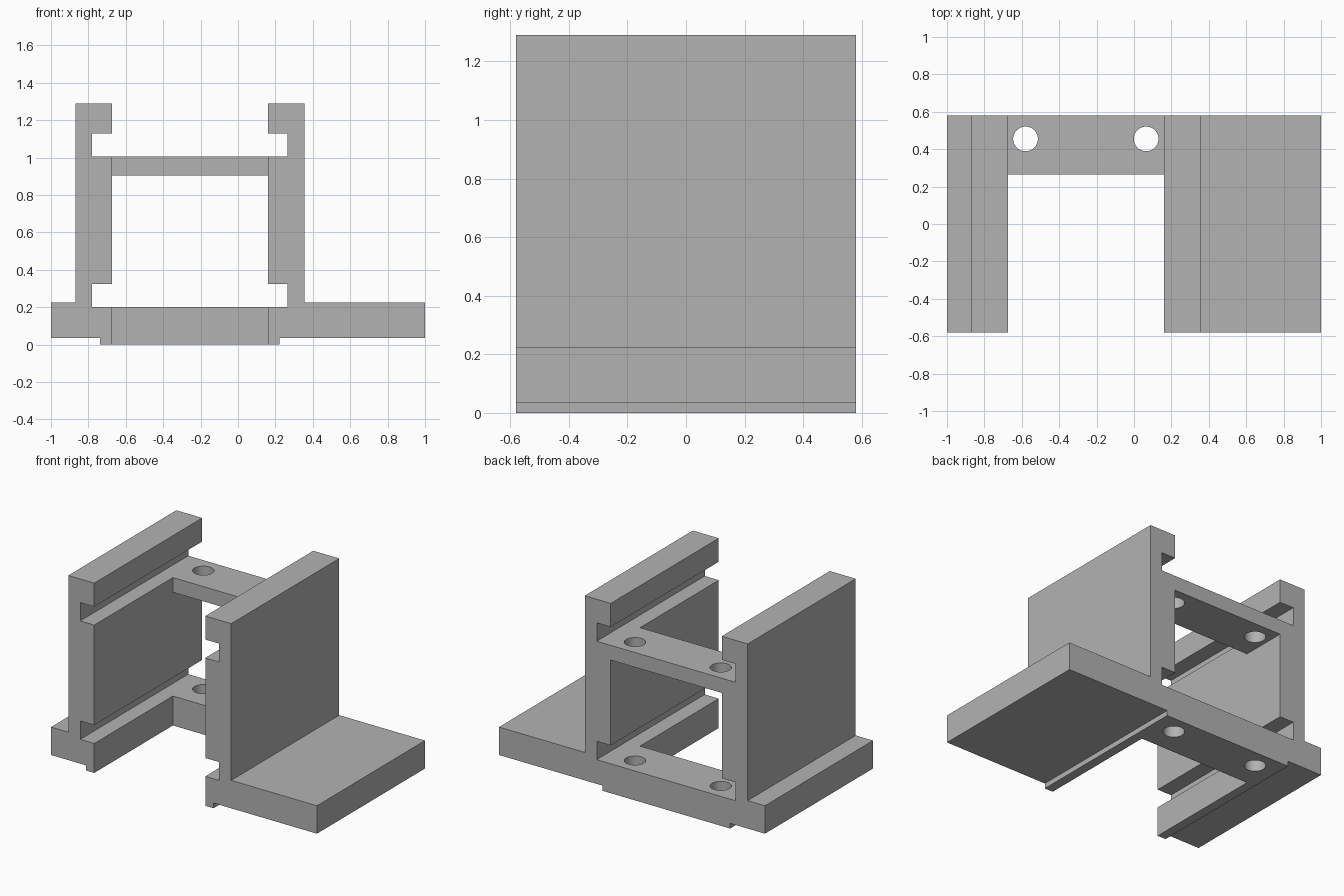
import bpy
import bmesh
from mathutils import Vector

cube = bpy.data.objects.get("Cube")
if cube:
    bpy.data.objects.remove(cube, do_unlink=True)

# Single plain grey
grey = bpy.data.materials.new("plain grey")
grey.use_nodes = True
colour = (0.45, 0.45, 0.45, 1)
grey.diffuse_color = colour
grey.node_tree.nodes["Principled BSDF"].inputs["Base Color"].default_value = colour

CENTRE_X = -0.2575          # mirror plane between the two walls
HALF_DEPTH = 0.58
INNER, GROOVE, OUTER, TAB = 0.4175, 0.5225, 0.6125, 0.48


def extrude_profile(name, points, offset):
    """Make a solid by sweeping a closed outline along offset."""
    bm = bmesh.new()
    face = bm.faces.new([bm.verts.new(p) for p in points])
    swept = bmesh.ops.extrude_face_region(bm, geom=[face])["geom"]
    verts = [v for v in swept if isinstance(v, bmesh.types.BMVert)]
    bmesh.ops.translate(bm, verts=verts, vec=Vector(offset))
    bmesh.ops.recalc_face_normals(bm, faces=bm.faces)
    mesh = bpy.data.meshes.new(name)
    bm.to_mesh(mesh)
    bm.free()
    mesh.materials.append(grey)
    obj = bpy.data.objects.new(name, mesh)
    bpy.context.collection.objects.link(obj)
    return obj


def wall(name, side, foot):
    """Grooved wall with a foot flange and a shallow locating rib."""
    outline = [
        (foot, 0.035), (TAB, 0.035), (TAB, 0), (INNER, 0),
        (INNER, 0.2), (GROOVE, 0.2), (GROOVE, 0.325), (INNER, 0.325),
        (INNER, 1.005), (GROOVE, 1.005), (GROOVE, 1.13), (INNER, 1.13),
        (INNER, 1.29), (OUTER, 1.29), (OUTER, 0.225), (foot, 0.225),
    ]
    points = [(CENTRE_X + side * x, -HALF_DEPTH, z) for x, z in outline]
    return extrude_profile(name, points, (0, 2 * HALF_DEPTH, 0))


def bridge(name, bottom, top):
    """Rear cross plate with two screw holes."""
    x0, x1 = CENTRE_X - INNER, CENTRE_X + INNER
    y0, y1 = 0.265, HALF_DEPTH
    corners = [(x0, y0, bottom), (x1, y0, bottom), (x1, y1, bottom), (x0, y1, bottom)]
    plate = extrude_profile(name, corners, (0, 0, top - bottom))
    for side in (-1, 1):
        bpy.ops.mesh.primitive_cylinder_add(
            vertices=48, radius=0.066, depth=0.6,
            location=(CENTRE_X + side * 0.3225, 0.455, (bottom + top) / 2))
        cutter = bpy.context.object
        cutter.data.materials.append(grey)
        cut = plate.modifiers.new("screw hole", 'BOOLEAN')
        cut.operation = 'DIFFERENCE'
        cut.solver = 'EXACT'
        cut.object = cutter
        bpy.ops.object.select_all(action='DESELECT')
        plate.select_set(True)
        bpy.context.view_layer.objects.active = plate
        bpy.ops.object.modifier_apply(modifier=cut.name)
        bpy.data.objects.remove(cutter, do_unlink=True)
    bpy.ops.object.shade_smooth_by_angle()
    return plate


# Walls: narrow foot on the right, wide foot on the left
wall("right_wall", -1, 1 + CENTRE_X)
wall("left_wall", 1, 1 - CENTRE_X)

# Cross plates at the rear
bridge("lower_bridge", 0, 0.2)
bridge("upper_bridge", 0.905, 1.005)
